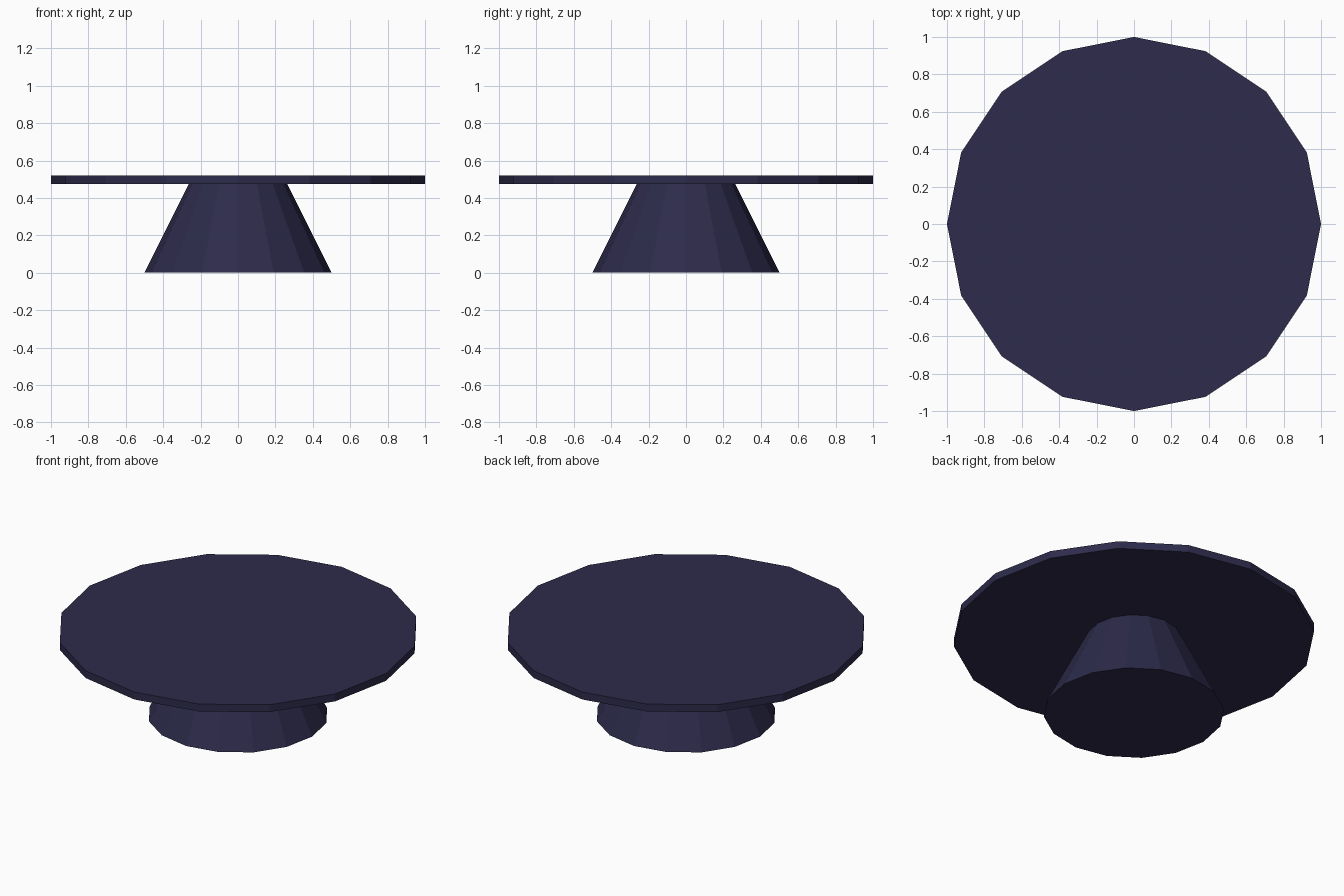
import bpy

if "Cube" in bpy.data.objects:
    bpy.data.objects.remove(bpy.data.objects["Cube"])

SIDES = 16

mat = bpy.data.materials.new("dark_indigo")
mat.diffuse_color = (0.026, 0.024, 0.07, 1)
mat.use_nodes = True
mat.node_tree.nodes["Principled BSDF"].inputs["Base Color"].default_value = mat.diffuse_color


def tapered_disc(name, r_bottom, r_top, z0, z1):
    bpy.ops.mesh.primitive_cone_add(vertices=SIDES, radius1=r_bottom, radius2=r_top,
                                    depth=z1 - z0, location=(0, 0, (z0 + z1) / 2))
    obj = bpy.context.object
    obj.name = name
    obj.data.materials.append(mat)
    return obj


# Flared foot, its top sunk into the plate
tapered_disc("pedestal", 0.5, 0.25, 0.0, 0.5)

# Thin flat top
tapered_disc("top_plate", 1.0, 1.0, 0.475, 0.52)
